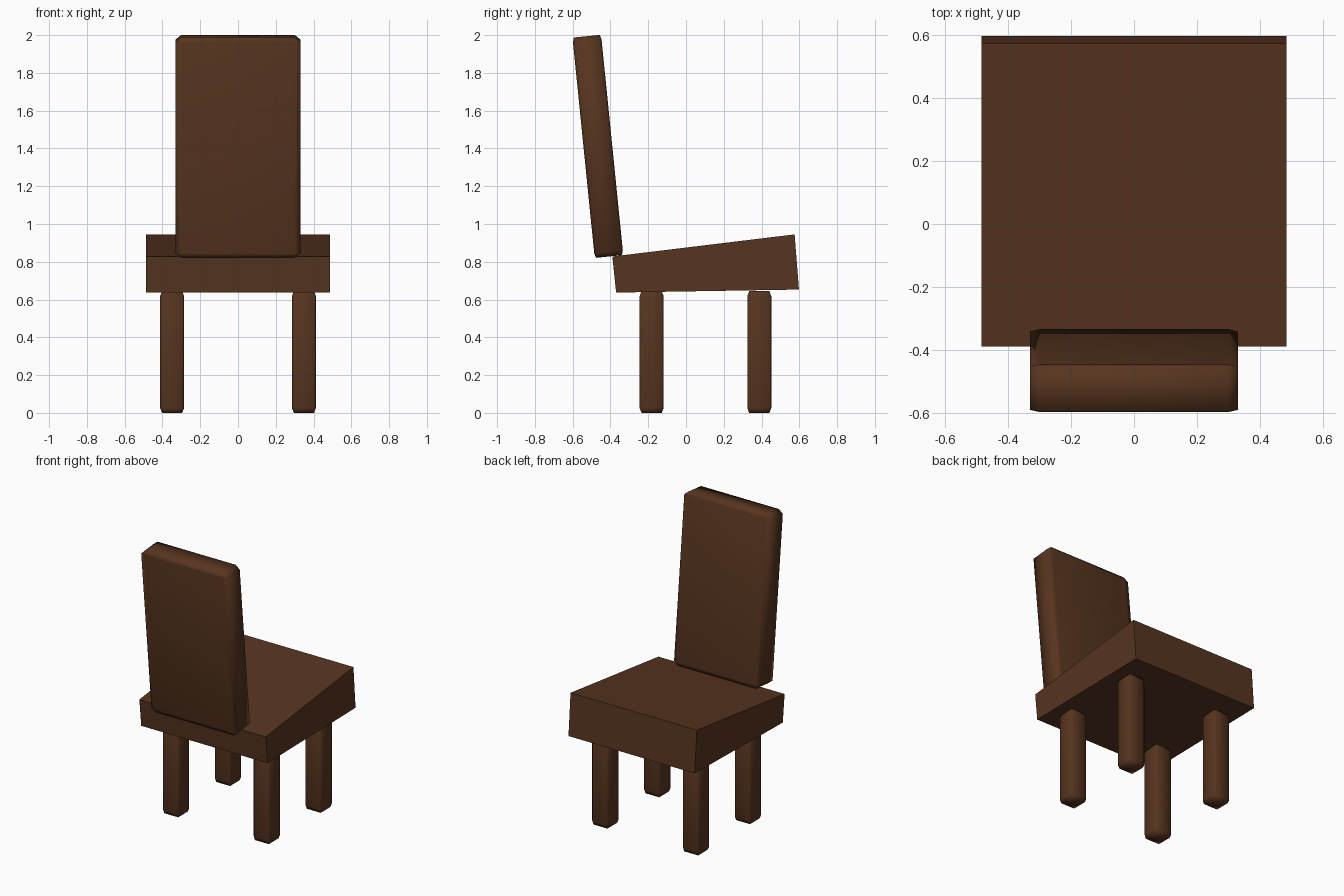
import bpy, bmesh, math
from mathutils import Matrix, Vector

if "Cube" in bpy.data.objects:
    bpy.data.objects.remove(bpy.data.objects["Cube"])

wood = bpy.data.materials.new("dark_wood")
wood.diffuse_color = (0.095, 0.035, 0.014, 1)
wood.use_nodes = True
wood.node_tree.nodes["Principled BSDF"].inputs["Base Color"].default_value = wood.diffuse_color


def add_object(name, bm, smooth=False):
    bmesh.ops.recalc_face_normals(bm, faces=bm.faces)
    for f in bm.faces:
        f.smooth = smooth
    mesh = bpy.data.meshes.new(name)
    bm.to_mesh(mesh)
    bm.free()
    mesh.materials.append(wood)
    obj = bpy.data.objects.new(name, mesh)
    bpy.context.collection.objects.link(obj)
    return obj


def chamfered_block(name, size, chamfer, centre, tilt=0.0):
    # bevel in chamfer units, then scale, so each axis gets its own chamfer
    bm = bmesh.new()
    bmesh.ops.create_cube(bm, size=1)
    bmesh.ops.scale(bm, vec=Vector([s / c for s, c in zip(size, chamfer)]), verts=bm.verts)
    bmesh.ops.bevel(bm, geom=bm.edges[:], offset=1, segments=1,
                    affect='EDGES', offset_type='OFFSET')
    bmesh.ops.scale(bm, vec=Vector(chamfer), verts=bm.verts)
    obj = add_object(name, bm, smooth=True)
    obj.location = centre
    obj.rotation_euler.x = tilt
    return obj


# Wedge-shaped seat: side profile extruded across the width
profile = [(-0.39, 0.828), (0.575, 0.945), (0.598, 0.653), (-0.37, 0.637)]
half_width = 0.486
bm = bmesh.new()
face = bm.faces.new([bm.verts.new((-half_width, y, z)) for y, z in profile])
ext = bmesh.ops.extrude_face_region(bm, geom=[face])
bmesh.ops.translate(bm, vec=(2 * half_width, 0, 0),
                    verts=[g for g in ext["geom"] if isinstance(g, bmesh.types.BMVert)])
add_object("seat", bm)

# Leaning backrest
chamfered_block("backrest", (0.662, 0.152, 1.172), (0.031, 0.007, 0.025),
                (0, -0.4665, 1.411), math.radians(5.75))

# Four legs
for row, y in (("front", -0.182), ("rear", 0.388)):
    for side, x in (("left", -0.349), ("right", 0.349)):
        chamfered_block(f"{row}_{side}_leg", (0.127, 0.127, 0.644),
                        (0.01, 0.01, 0.026), (x, y, 0.322))
